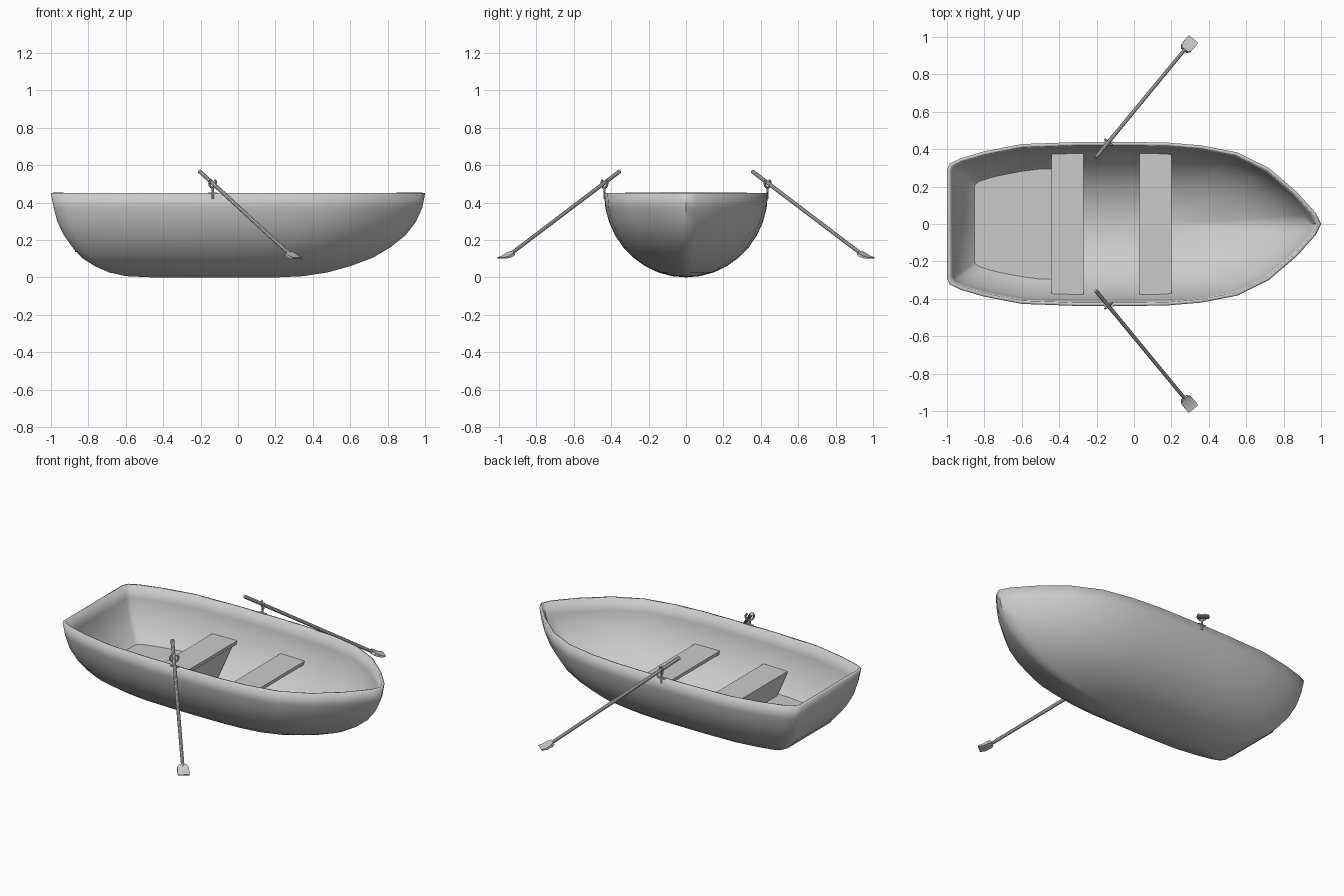
import bpy, bmesh, math
from mathutils import Vector, Matrix

if "Cube" in bpy.data.objects:
    bpy.data.objects.remove(bpy.data.objects["Cube"])

# Gunwale outline (x, half width) and stern/bow x of each level going down
OUT = [(-1, .29), (-.985, .322), (-.93, .35), (-.8, .388), (-.6, .427), (-.3, .438), (0, .438),
       (.18, .435), (.36, .42), (.55, .383), (.72, .30), (.87, .172), (.97, .06), (1, 0)]
STERN = [-1, -.985, -.965, -.93, -.885, -.835, -.765, -.69, -.6, -.45]
BOW = [1, .985, .95, .895, .815, .72, .60, .48, .35, .2]
N = len(STERN) - 1
TOP = .45


def lerp_table(pairs, x):
    for (a, p), (b, q) in zip(pairs, pairs[1:]):
        if a <= x <= b:
            return p + (q - p) * (x - a) / (b - a)
    return pairs[0][1] if x < pairs[0][0] else pairs[-1][1]


def half_width(x, z):
    """Inside half width of the hull at a station and height."""
    s = min(1, max(0, 1 - (z - .015) / TOP))
    t = math.asin(s) / (math.pi / 2) * N
    k = min(int(t), N - 1)
    f = t - k
    a = STERN[k] + (STERN[k + 1] - STERN[k]) * f
    b = BOW[k] + (BOW[k + 1] - BOW[k]) * f
    u = (x - a) / (b - a) * 2 - 1
    return max(.01, lerp_table(OUT, u) * math.sqrt(1 - s * s) - .012)


def finish(bm, name, smooth=None):
    me = bpy.data.meshes.new(name)
    bm.to_mesh(me)
    bm.free()
    ob = bpy.data.objects.new(name, me)
    bpy.context.collection.objects.link(ob)
    if smooth:
        bpy.ops.object.select_all(action='DESELECT')
        ob.select_set(True)
        bpy.context.view_layer.objects.active = ob
        bpy.ops.object.shade_smooth_by_angle(angle=math.radians(smooth))
    return ob


# Hull: stacked waterlines shrinking to the keel, thickened inwards
def hull():
    bm = bmesh.new()
    ring = [(-1, 0)] + [(x, -w) for x, w in OUT] + [(x, w) for x, w in reversed(OUT[:-1])]
    rows = []
    for k in range(N + 1):
        t = math.pi / 2 * k / N
        a, b = STERN[k], BOW[k]
        rows.append([bm.verts.new((a + (x + 1) / 2 * (b - a), y * math.cos(t),
                                   TOP * (1 - math.sin(t)))) for x, y in ring])
    for up, lo in zip(rows, rows[1:]):
        for i in range(len(ring)):
            j = (i + 1) % len(ring)
            bm.faces.new((up[i], lo[i], lo[j], up[j]))
    bmesh.ops.remove_doubles(bm, verts=bm.verts, dist=.0005)
    ob = finish(bm, "hull", 45)
    m = ob.modifiers.new("thickness", 'SOLIDIFY')
    m.thickness = .018
    m.offset = -1
    ob.modifiers.move(len(ob.modifiers) - 1, 0)


# Fitted board: a block whose ends follow the hull sides
def fitted(name, xs, z0, z1):
    bm = bmesh.new()
    loops = []
    for z in (z0, z1):
        pts = [(x, -half_width(x, z)) for x in xs]
        pts += [(x, -y) for x, y in reversed(pts)]
        loops.append([bm.verts.new((x, y, z)) for x, y in pts])
    n = len(loops[0])
    bm.faces.new(loops[1])
    bm.faces.new(loops[0][::-1])
    for i in range(n):
        j = (i + 1) % n
        bm.faces.new((loops[0][i], loops[0][j], loops[1][j], loops[1][i]))
    return finish(bm, name)


hull()
fitted("stern_deck", [-.872, -.86, -.83, -.75, -.6, -.5, -.42], .135, .15)
fitted("rear_seat", [-.44, -.27], .245, .265)
fitted("rear_seat_box", [-.439, -.29], .07, .246)
fitted("middle_seat", [.03, .2], .245, .265)


def rod(bm, a, b, r0, r1, seg=10):
    d = b - a
    mat = Matrix.Translation((a + b) / 2) @ d.to_track_quat('Z', 'Y').to_matrix().to_4x4()
    bmesh.ops.create_cone(bm, cap_ends=True, segments=seg, radius1=r0, radius2=r1,
                          depth=d.length, matrix=mat)


# Oar: round shaft with a small slightly bent blade
def oar(name, s):
    bm = bmesh.new()
    a, b = Vector((-.205, s * .355, .567)), Vector((.275, s * .937, .126))
    rod(bm, a, b, .011, .010)
    d = (b - a).normalized()
    side = d.cross(Vector((0, 0, 1))).normalized()
    up = side.cross(d)
    prev = None
    for along, w, th, lift in ((-.012, .018, .009, 0), (.004, .032, .008, 0),
                               (.04, .034, .006, .003), (.068, .032, .004, .014)):
        c = b + d * along + up * lift
        row = [bm.verts.new(c + side * w * i + up * th * j)
               for i, j in ((-1, -1), (1, -1), (1, 1), (-1, 1))]
        if prev:
            for i in range(4):
                bm.faces.new((prev[i], prev[(i + 1) % 4], row[(i + 1) % 4], row[i]))
        else:
            bm.faces.new(row[::-1])
        prev = row
    bm.faces.new(prev)
    bmesh.ops.recalc_face_normals(bm, faces=bm.faces)
    finish(bm, name, 35)


# Oarlock: pin on the gunwale carrying an open ring around the shaft
def oarlock(name, s):
    bm = bmesh.new()
    c = Vector((-.135, s * .436, .503))
    rod(bm, Vector((c.x, c.y, .42)), c - Vector((0, 0, .022)), .006, .006)
    plate = Matrix.Translation((c.x, s * .434, .451)) @ Matrix.Diagonal((.05, .014, .006, 1))
    bmesh.ops.create_cube(bm, size=1, matrix=plate)
    across = Vector((.77, -s * .64, 0))
    pts = [c + across * .024 * math.cos(t) + Vector((0, 0, .024 * math.sin(t)))
           for t in (math.radians(130 + 28 * i) for i in range(11))]
    for p, q in zip(pts, pts[1:]):
        rod(bm, p, q, .006, .006, 8)
    finish(bm, name, 35)


for label, s in (("left", 1), ("right", -1)):
    oar(label + "_oar", s)
    oarlock(label + "_oarlock", s)
